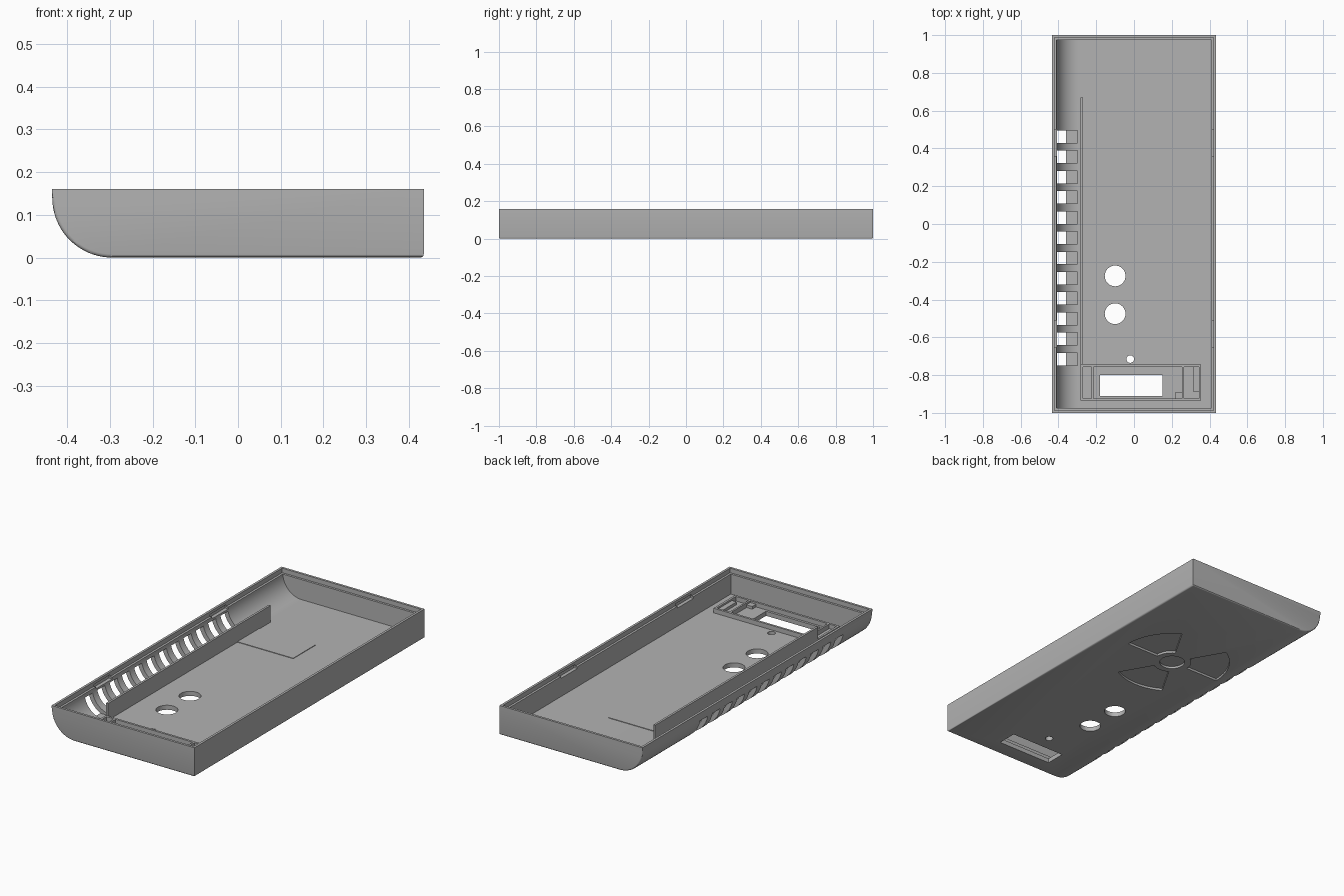
import bpy, bmesh, math
from mathutils import Vector

cube = bpy.data.objects.get("Cube")
if cube:
    bpy.data.objects.remove(cube, do_unlink=True)

grey = bpy.data.materials.new("plain grey")
grey.use_nodes = True
grey.diffuse_color = (0.45, 0.45, 0.45, 1)
grey.node_tree.nodes["Principled BSDF"].inputs["Base Color"].default_value = (0.45, 0.45, 0.45, 1)


def prism(name, points, lo, hi, axis="z"):
    """Extrude a flat outline along z, or an (x, z) outline along y."""
    place = (lambda a, b, t: (a, b, t)) if axis == "z" else (lambda a, b, t: (a, t, b))
    bm = bmesh.new()
    face = bm.faces.new([bm.verts.new(place(a, b, lo)) for a, b in points])
    out = bmesh.ops.extrude_face_region(bm, geom=[face])
    step = Vector(place(0, 0, hi - lo))
    bmesh.ops.translate(bm, vec=step, verts=[v for v in out["geom"] if isinstance(v, bmesh.types.BMVert)])
    bmesh.ops.recalc_face_normals(bm, faces=bm.faces)
    mesh = bpy.data.meshes.new(name)
    bm.to_mesh(mesh)
    bm.free()
    mesh.materials.append(grey)
    obj = bpy.data.objects.new(name, mesh)
    bpy.context.collection.objects.link(obj)
    return obj


def box(name, x0, x1, y0, y1, z0, z1):
    return prism(name, [(x0, y0), (x1, y0), (x1, y1), (x0, y1)], z0, z1)


def arc(cx, cy, r, start, end, n):
    angles = [math.radians(start + (end - start) * i / n) for i in range(n + 1)]
    return [(cx + r * math.cos(a), cy + r * math.sin(a)) for a in angles]


def cut(target, cutter):
    cutter.hide_render = True
    mod = target.modifiers.new("cut", "BOOLEAN")
    mod.operation = "DIFFERENCE"
    mod.solver = "EXACT"
    mod.object = cutter
    bpy.context.view_layer.objects.active = target
    bpy.ops.object.modifier_apply(modifier=mod.name)
    bpy.data.objects.remove(cutter, do_unlink=True)


HALF, TOP, FLOOR, WALL = 0.435, 0.16, 0.025, 0.025
CX, CZ, R = -0.295, 0.14, 0.14

# Outer shell with one large rounded side and softened bottom edges
shell = prism("case_shell", [(-HALF, TOP)] + arc(CX, CZ, R, 180, 270, 20)
              + [(HALF, 0), (HALF, TOP)], -1, 1, "y")
bm = bmesh.new()
bm.from_mesh(shell.data)
soft = []
for e in bm.edges:
    a, b = (v.co for v in e.verts)
    at_end = abs(a.y - b.y) < 0.001 and max(a.z, b.z) < CZ + 0.001
    corner = min(a.x, b.x) > HALF - 0.01 and max(a.z, b.z) < 0.01
    if at_end or corner:
        soft.append(e)
bmesh.ops.bevel(bm, geom=soft, offset=0.008, segments=3, profile=0.5, affect="EDGES")
bm.to_mesh(shell.data)
bm.free()

# Hollow interior and the stepped rim
cut(shell, prism("cavity", [(-HALF + WALL, 0.3)] + arc(CX, CZ, R - WALL, 180, 270, 20)
                 + [(HALF - WALL, FLOOR), (HALF - WALL, 0.3)], -1 + WALL, 1 - WALL, "y"))
cut(shell, box("rim_step", -0.422, 0.422, -0.987, 0.987, 0.135, 0.3))

# Snap notches inside the rim
for side in (-1, 1):
    for y in (-0.58, 0.43):
        x0, x1 = sorted((side * 0.40, side * 0.429))
        cut(shell, box("notch", x0, x1, y - 0.07, y + 0.07, 0.125, 0.145))

# Vent slots along the rounded side
for i in range(12):
    y = 0.462 - i * 0.107
    cut(shell, box("vent", -0.5, -0.30, y - 0.033, y + 0.033, 0.016, 0.115))

# Round holes and the display window
for x, y, r in ((-0.1, -0.275, 0.055), (-0.1, -0.475, 0.055), (-0.02, -0.715, 0.02)):
    cut(shell, prism("hole", arc(x, y, r, 0, 348.75, 31), -0.1, 0.1))
cut(shell, box("window", -0.18, 0.15, -0.91, -0.80, -0.1, 0.1))

# Shallow three-blade emblem sunk into the underside
EX, EY = 0.0, 0.31
cut(shell, prism("emblem_hub", arc(EX, EY, 0.065, 0, 348.75, 31), -0.1, 0.012))
for start in (0, 120, 240):
    blade = arc(EX, EY, 0.30, start, start + 60, 14) + arc(EX, EY, 0.10, start + 60, start, 8)
    cut(shell, prism("emblem_blade", blade, -0.1, 0.012))

bpy.ops.object.select_all(action="DESELECT")
shell.select_set(True)
bpy.context.view_layer.objects.active = shell
bpy.ops.object.shade_smooth_by_angle(angle=math.radians(30))

# Inner partition beside the vents
Z0 = FLOOR - 0.003
box("partition", -0.282, -0.270, -0.745, 0.67, Z0, 0.117)

# Thin pad on the floor
box("floor_pad", -0.270, 0.07, 0.38, 0.572, Z0, FLOOR + 0.003)

# Low frame around the display window
FT = 0.05
for y in (-0.935, -0.757):
    box("display_frame_rail", -0.282, 0.355, y, y + 0.012, Z0, FT)
for x in (-0.282, 0.343):
    box("display_frame_end", x, x + 0.012, -0.925, -0.755, Z0, FT)
for x in (-0.225, 0.255):
    box("display_divider", x, x + 0.010, -0.925, -0.755, Z0, FT)
box("display_clip", 0.315, 0.343, -0.89, -0.755, Z0, 0.04)
box("display_stop", 0.22, 0.255, -0.925, -0.89, Z0, 0.04)
